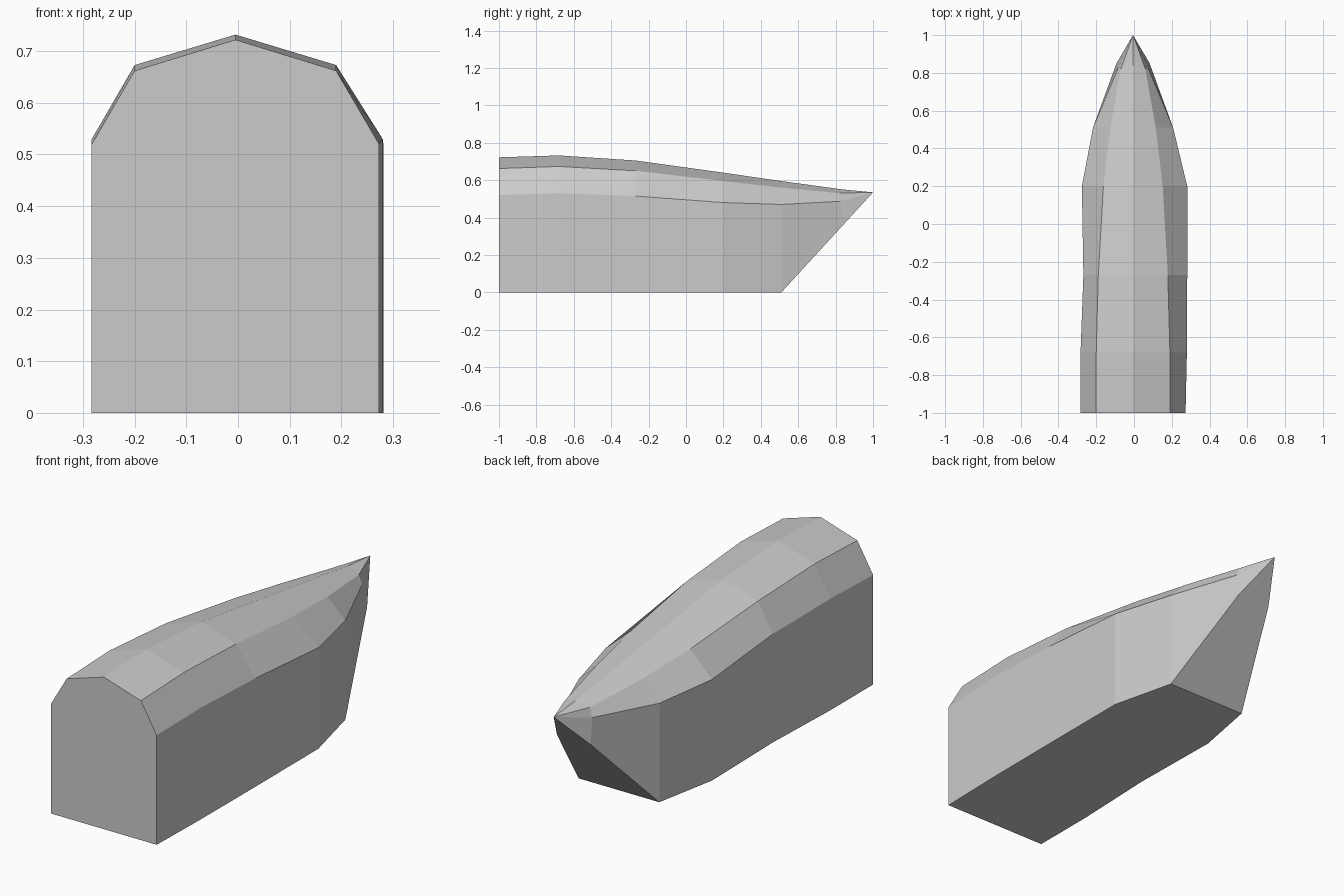
import bpy
import bmesh

cube = bpy.data.objects.get("Cube")
if cube:
    bpy.data.objects.remove(cube, do_unlink=True)

grey = bpy.data.materials.new("light grey")
grey.use_nodes = True
grey.diffuse_color = (0.6, 0.6, 0.6, 1)
grey.node_tree.nodes["Principled BSDF"].inputs["Base Color"].default_value = (0.6, 0.6, 0.6, 1)

MID = -0.005  # keel line, slightly off centre
# Stations: y, right wall x, left wall x, shoulder half width, eave z, shoulder z, ridge z
stations = [
    (-1.00, -0.283, 0.273, 0.195, 0.52, 0.662, 0.722),
    (-0.68, -0.283, 0.280, 0.195, 0.53, 0.673, 0.732),
    (-0.27, -0.268, 0.282, 0.184, 0.515, 0.65, 0.705),
    (0.20, -0.276, 0.282, 0.157, 0.48, 0.595, 0.64),
    (0.51, -0.217, 0.207, 0.120, 0.47, 0.56, 0.595),
]

bm = bmesh.new()


def ring(points):
    return [bm.verts.new(p) for p in points]


# Main body: upright walls, sloped shoulders and a ridge
rings = []
for y, right, left, shoulder, eave, top, ridge in stations:
    rings.append(ring([
        (right, y, 0), (right, y, eave), (MID - shoulder, y, top), (MID, y, ridge),
        (MID + shoulder, y, top), (left, y, eave), (left, y, 0)]))

# Bow: the lower corners climb the raked stem
rings.append(ring([
    (MID - 0.088, 0.85, 0.371), (MID - 0.08, 0.825, 0.487), (MID - 0.065, 0.82, 0.53),
    (MID, 0.84, 0.55),
    (MID + 0.065, 0.82, 0.53), (MID + 0.08, 0.825, 0.487), (MID + 0.088, 0.85, 0.371)]))
tip = bm.verts.new((MID, 1, 0.535))

# Skin between neighbouring sections
for a, b in zip(rings, rings[1:]):
    for i in range(len(a) - 1):
        bm.faces.new((a[i], a[i + 1], b[i + 1], b[i]))
for v, w in zip(rings[-1], rings[-1][1:]):
    bm.faces.new((v, w, tip))

# Flat end wall, flat floor and raked stem plate
bm.faces.new(rings[0])
for a, b in zip(rings[:-2], rings[1:-1]):
    bm.faces.new((a[0], b[0], b[-1], a[-1]))
bm.faces.new((rings[-2][0], rings[-1][0], tip, rings[-1][-1], rings[-2][-1]))

bmesh.ops.recalc_face_normals(bm, faces=bm.faces[:])
mesh = bpy.data.meshes.new("hull")
bm.to_mesh(mesh)
bm.free()
mesh.materials.append(grey)
hull = bpy.data.objects.new("hull", mesh)
bpy.context.scene.collection.objects.link(hull)
